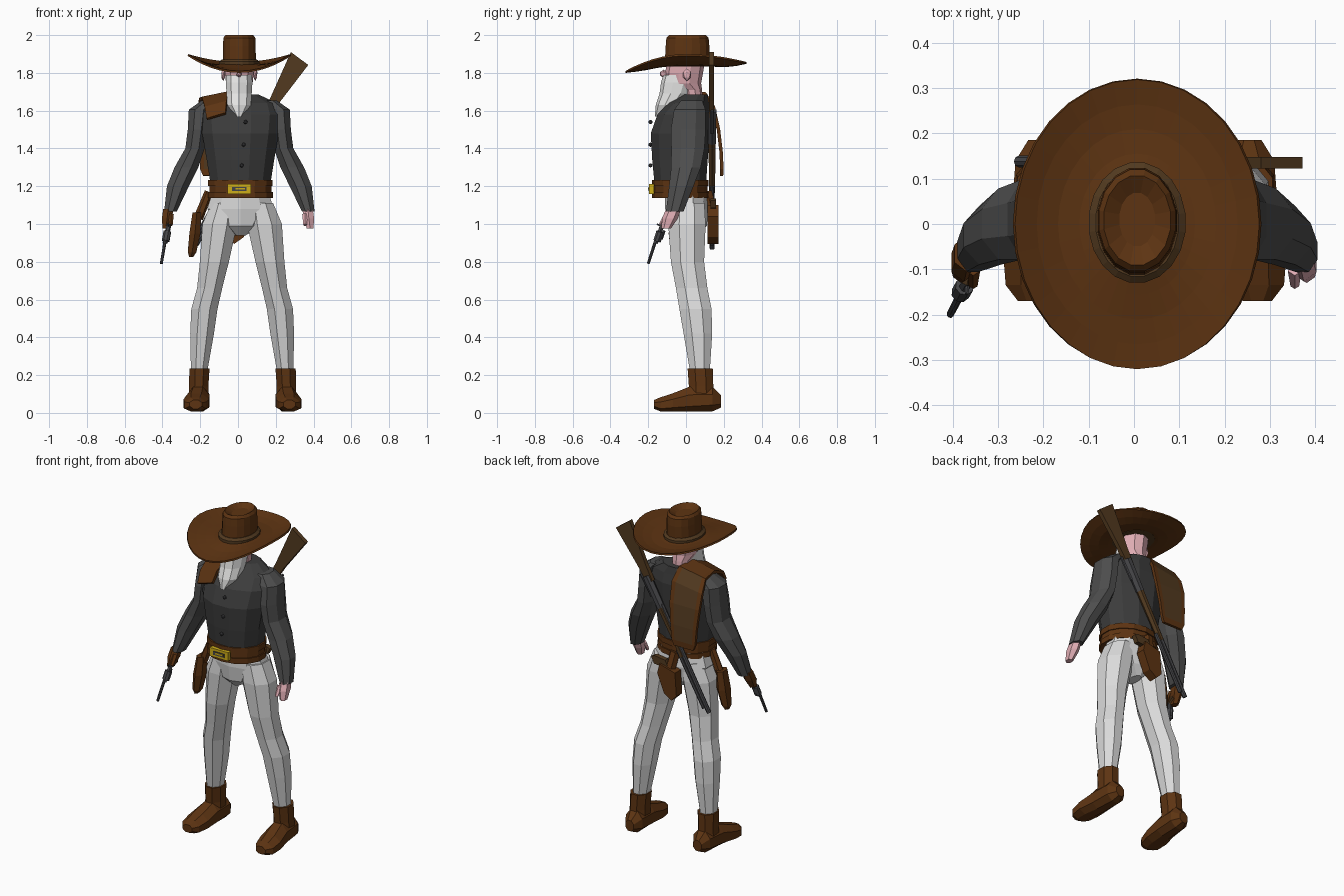
import bpy, bmesh, math
from mathutils import Vector

cube = bpy.data.objects.get("Cube")
if cube:
    bpy.data.objects.remove(cube)


def material(name, r, g, b):
    m = bpy.data.materials.new(name)
    m.use_nodes = True
    m.diffuse_color = (r, g, b, 1)
    m.node_tree.nodes["Principled BSDF"].inputs["Base Color"].default_value = (r, g, b, 1)
    return m


LEATHER = material("brown leather", .11, .034, .006)
WOOD = material("dull wood brown", .085, .042, .014)
VEST = material("charcoal vest", .045, .045, .045)
SHIRT = material("grey shirt", .075, .075, .075)
TROUSER = material("off white trousers", .7, .7, .7)
HAIR = material("white beard", .82, .82, .81)
SKIN = material("pink skin", .75, .42, .46)
METAL = material("gun metal", .06, .06, .065)
BRASS = material("yellow brass", .62, .42, .01)


def finish(name, bm, *mats):
    bmesh.ops.recalc_face_normals(bm, faces=bm.faces[:])
    mesh = bpy.data.meshes.new(name)
    bm.to_mesh(mesh)
    bm.free()
    for m in mats:
        mesh.materials.append(m)
    ob = bpy.data.objects.new(name, mesh)
    bpy.context.collection.objects.link(ob)
    return ob


def loft(name, mat, sections, sides=8, cx=0, s=1, along_y=False, floor=-1):
    """Skin elliptical rings; each section is (x, y, height, rx, ry)."""
    bm = bmesh.new()
    rings = []
    for x, y, h, rx, ry in sections:
        ring = []
        for i in range(sides):
            a = math.tau * (i + .5) / sides
            p = [cx + s * x + rx * math.cos(a), y + ry * math.sin(a), h]
            if along_y:
                p = [p[0], h, max(p[1], floor)]
            ring.append(bm.verts.new(p))
        rings.append(ring)
    for a, b in zip(rings, rings[1:]):
        for i in range(sides):
            j = (i + 1) % sides
            bm.faces.new((a[i], a[j], b[j], b[i]))
    bm.faces.new(rings[0])
    bm.faces.new(rings[-1])
    return finish(name, bm, mat)


def rod(name, mat, p, q, r1, r2, sides=8):
    p, q = Vector(p), Vector(q)
    bm = bmesh.new()
    bmesh.ops.create_cone(bm, cap_ends=True, segments=sides, radius1=r1, radius2=r2, depth=(q - p).length)
    ob = finish(name, bm, mat)
    ob.location = (p + q) / 2
    ob.rotation_euler = (q - p).to_track_quat('Z', 'Y').to_euler()
    return ob


def plate(name, mat, outline, y0, y1):
    """Extrude an x-z outline between two depths."""
    bm = bmesh.new()
    face = bm.faces.new([bm.verts.new((x, y0, z)) for x, z in outline])
    moved = bmesh.ops.extrude_face_region(bm, geom=[face])["geom"]
    bmesh.ops.translate(bm, vec=(0, y1 - y0, 0), verts=[v for v in moved if isinstance(v, bmesh.types.BMVert)])
    return finish(name, bm, mat)


def slab(name, mat, x, z, w, h, y0, y1):
    return plate(name, mat, [(x + a * w / 2, z + b * h / 2) for a, b in ((-1, -1), (1, -1), (1, 1), (-1, 1))], y0, y1)


def blob(name, mat, loc, r, scale=(1, 1, 1)):
    bm = bmesh.new()
    bmesh.ops.create_icosphere(bm, subdivisions=1, radius=r)
    ob = finish(name, bm, mat)
    ob.location, ob.scale = loc, scale


# Torso and hips
loft("vest", VEST, [(0, -.03, 1.2, .162, .14), (0, -.032, 1.34, .185, .152), (0, -.03, 1.48, .21, .162),
                    (0, -.01, 1.58, .22, .146), (0, .015, 1.64, .2, .11), (0, .05, 1.685, .1, .068)], 12, .013)
loft("hips", TROUSER, [(0, 0, 1.17, .155, .11), (0, .005, 1.08, .185, .115), (0, .005, .99, .11, .105),
                       (0, .01, .94, .03, .06)], 10, .013)
for x, z in ((.04, 1.54), (.03, 1.42), (.02, 1.31)):
    blob("vest_button", METAL, (x, -.188, z), .012)

# Head and beard
loft("head", SKIN, [(0, .04, 1.64, .05, .05), (0, .03, 1.71, .055, .055), (0, -.01, 1.745, .074, .09),
                    (0, -.01, 1.8, .08, .1), (0, 0, 1.86, .08, .1)], 10, .007)
loft("beard", HAIR, [(0, -.035, 1.79, .071, .086), (0, -.04, 1.75, .074, .092), (0, -.055, 1.69, .07, .085),
                     (0, -.09, 1.63, .066, .07), (0, -.135, 1.57, .018, .03)], 10, .006)
blob("nose", SKIN, (.006, -.118, 1.795), .022, (.7, 1, 1))

# Limbs, mirrored for each side
for s, side in ((1, "left"), (-1, "right")):
    blob(side + "_ear", SKIN, (.007 + s * .085, .005, 1.79), .03, (.4, .8, 1.1))
    loft(side + "_sleeve", SHIRT, [(.16, .03, 1.655, .04, .06), (.212, .02, 1.605, .06, .09),
                                   (.222, .012, 1.5, .055, .1), (.235, .01, 1.4, .055, .095),
                                   (.28, 0, 1.3, .068, .085), (.325, -.025, 1.2, .063, .07),
                                   (.365, -.06, 1.065, .036, .05)], 8, .007, s)
    loft(side + "_hand", SKIN if s > 0 else LEATHER,
         [(.37, -.065, 1.08, .03, .04), (.375, -.085, 1.03, .032, .042), (.382, -.105, .975, .02, .025)], 6, 0, s)
    rod(side + "_thumb", SKIN if s > 0 else LEATHER, (s * .355, -.1, 1.05), (s * .355, -.135, .995), .016, .01, 5)
    loft(side + "_trouser_leg", TROUSER,
         [(.095, .005, 1.11, .075, .1), (.118, .005, 1, .1, .107), (.147, .008, .8, .083, .095),
          (.172, .03, .66, .072, .09), (.2, .05, .55, .075, .092), (.212, .063, .42, .068, .082),
          (.227, .073, .23, .048, .058)], 8, .022, s)
    loft(side + "_boot_shaft", LEATHER, [(.228, .075, .235, .058, .072), (.232, .08, .14, .055, .07),
                                         (.232, .08, .05, .06, .075)], 8, .024, s)
    loft(side + "_boot_foot", LEATHER,
         [(.23, .06, .185, .03, .035), (.23, .07, .14, .06, .075), (.235, .065, .02, .065, .08),
          (.245, .05, -.07, .073, .058), (.25, .04, -.135, .062, .046), (.248, .045, -.17, .035, .025)],
         8, .024, s, True, .008)

# Hat: dented crown, band and curled brim
loft("hat_crown", LEATHER, [(0, .005, 1.84, .09, .12), (0, .008, 1.94, .088, .118), (0, .008, 1.985, .086, .114),
                            (0, .008, 2, .075, .1), (0, .01, 1.978, .04, .06)], 16, .007)
loft("hat_band", WOOD, [(0, .003, 1.835, .108, .134), (0, .003, 1.86, .108, .134), (0, .003, 1.872, .092, .12)], 20, .007)
bm = bmesh.new()
rings = []
for k in range(5):
    t, ring = k / 4, []
    for i in range(32):
        a = math.tau * i / 32
        c, d = math.cos(a), math.sin(a)
        lift = .05 * c * c + (-.04 if d < 0 else .008) * d * d
        ring.append(bm.verts.new((.007 + c * (.08 + .192 * t), d * (.1 + .22 * t),
                                  1.845 + lift * t ** 1.6 - .012 * math.sin(math.pi * t))))
    rings.append(ring)
for a, b in zip(rings, rings[1:]):
    for i in range(32):
        bm.faces.new((a[i], a[i - 1], b[i - 1], b[i]))
brim = finish("hat_brim", bm, LEATHER)
thick = brim.modifiers.new("thickness", 'SOLIDIFY')
thick.thickness, thick.offset = .01, 0

# Belt straps and buckle
for z, h, grow in ((1.137, .032, .008), (1.166, .036, .001), (1.2, .033, .007)):
    loft("belt_strap", LEATHER, [(0, -.03, z, .168 + grow, .142 + grow), (0, -.03, z + h, .168 + grow, .142 + grow)], 14, .013)
slab("buckle", BRASS, .007, 1.185, .125, .052, -.195, -.17)
slab("buckle_slot", METAL, .007, 1.185, .075, .022, -.199, -.194)
slab("buckle_tongue", BRASS, .012, 1.187, .05, .009, -.202, -.198)

# Hip holster and its hanger
loft("hip_holster", LEATHER, [(-.218, -.035, 1.06, .026, .045), (-.228, -.04, .95, .034, .052),
                              (-.243, -.045, .85, .026, .036), (-.248, -.045, .825, .012, .02)], 6)
rod("holster_hanger", LEATHER, (-.155, -.03, 1.17), (-.21, -.035, 1.03), .022, .026, 6)

# Back holster with a sheathed pistol
plate("back_holster", LEATHER, [(-.045, 1.07), (.06, 1.1), (.075, 1.04), (.03, .93), (-.02, .895), (-.055, .93)], .115, .172)
rod("back_holster_hanger", LEATHER, (-.005, .11, 1.17), (.01, .14, 1.06), .03, .03, 6)
plate("sheathed_pistol_grip", WOOD, [(.01, 1.085), (.055, 1.08), (.105, 1.085), (.125, 1.125), (.1, 1.135), (.03, 1.125)], .13, .16)

# Shoulder flap with an inset panel
rows = ((-.15, 1.585, -.165, -.065), (-.11, 1.645, -.175, -.06), (0, 1.695, -.19, -.045), (.1, 1.69, -.205, -.025),
        (.145, 1.62, -.215, -.01), (.172, 1.5, -.215, -.015), (.186, 1.38, -.205, -.03), (.19, 1.29, -.2, -.04),
        (.188, 1.255, -.185, -.055))
bm = bmesh.new()
grid = [[bm.verts.new((a + (b - a) * u, y, z - (.03 * (1 - u) if y < .15 else 0))) for u in (0, .13, .87, 1)]
        for y, z, a, b in rows]
for k in range(len(grid) - 1):
    for c in range(3):
        f = bm.faces.new((grid[k][c], grid[k][c + 1], grid[k + 1][c + 1], grid[k + 1][c]))
        f.material_index = int(c == 1 and 2 < k < 7)
flap = finish("shoulder_flap", bm, LEATHER, WOOD)
thick = flap.modifiers.new("thickness", 'SOLIDIFY')
thick.thickness, thick.offset = .018, 0


# Slung rifle, laid along one slanted line
def on_rifle(z, shift=0):
    return (.325 - .57 * (1.875 - z) + shift, .138, z)


plate("rifle_stock", WOOD, [(.28, 1.91), (.372, 1.842), (.225, 1.65), (.165, 1.56), (.125, 1.58), (.172, 1.67)], .122, .148)
rod("rifle_receiver", METAL, on_rifle(1.6), on_rifle(1.43), .026, .024, 6)
rod("rifle_fore_end", WOOD, on_rifle(1.45), on_rifle(1.17), .022, .018, 6)
rod("rifle_barrel", METAL, on_rifle(1.45, -.012), on_rifle(.87, -.006), .014, .013)
rod("rifle_magazine", METAL, on_rifle(1.2, .018), on_rifle(.89, .016), .012, .012)
rod("rifle_lever", METAL, on_rifle(1.6, .04), on_rifle(1.48, .035), .008, .008, 5)

# Revolver held in the right hand
rod("revolver_grip", WOOD, (-.36, -.085, 1.01), (-.368, -.13, .99), .014, .014, 6)
rod("revolver_frame", METAL, (-.366, -.125, .995), (-.386, -.16, .9), .013, .013, 6)
rod("revolver_cylinder", METAL, (-.374, -.137, .96), (-.383, -.153, .91), .021, .021)
rod("revolver_barrel", METAL, (-.384, -.158, .92), (-.406, -.2, .79), .009, .008)
rod("revolver_hammer", METAL, (-.366, -.125, .985), (-.37, -.155, 1), .006, .004, 5)
rod("revolver_trigger_guard", METAL, (-.372, -.115, .965), (-.38, -.13, .92), .007, .007, 5)
